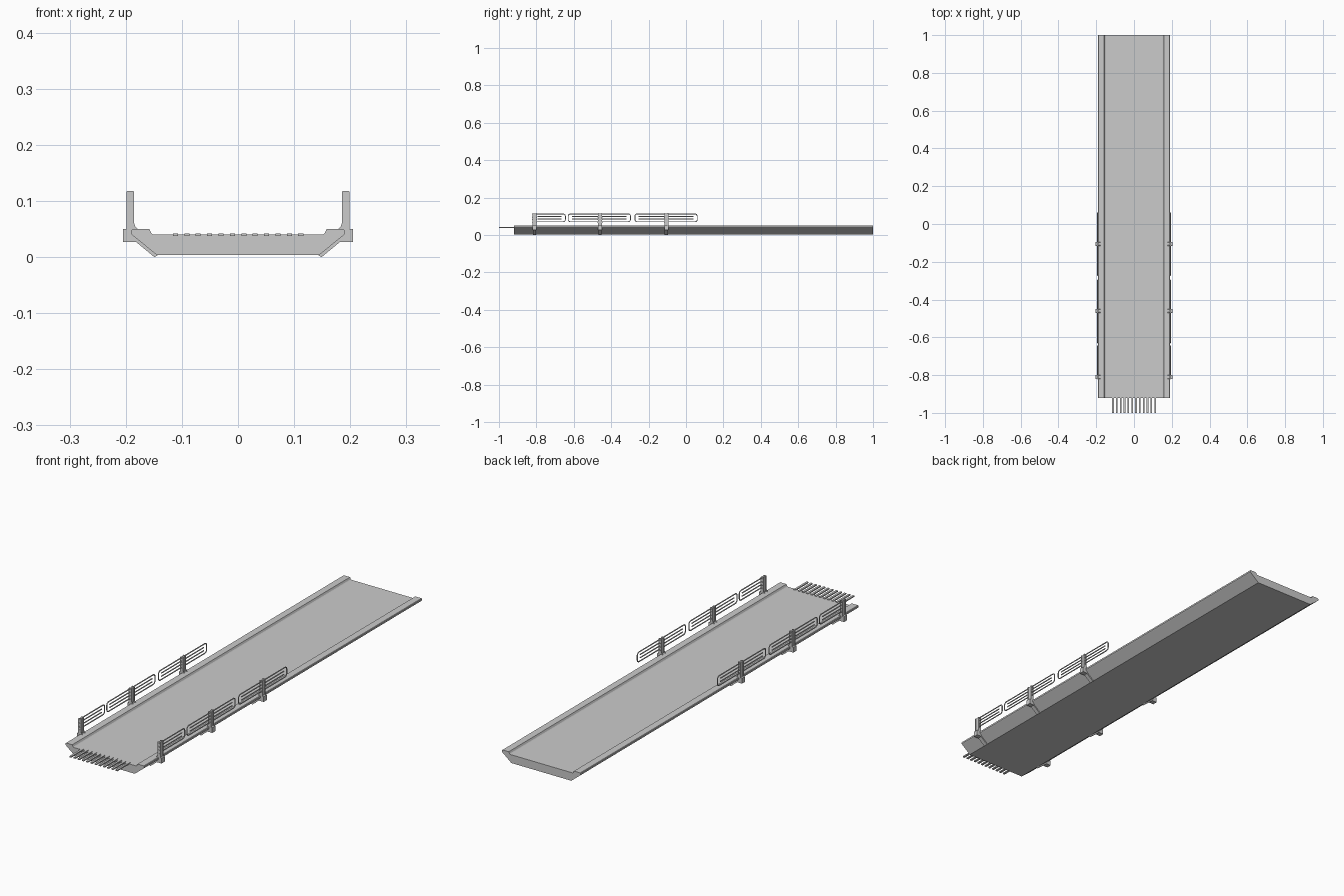
import bpy, bmesh, math
from mathutils import Vector

if "Cube" in bpy.data.objects:
    bpy.data.objects.remove(bpy.data.objects["Cube"])


def finish(name, bm):
    bmesh.ops.recalc_face_normals(bm, faces=bm.faces[:])
    me = bpy.data.meshes.new(name)
    bm.to_mesh(me)
    bm.free()
    ob = bpy.data.objects.new(name, me)
    bpy.context.collection.objects.link(ob)
    return ob


def prism(bm, pts, y0, y1):
    """Extrude an x-z profile along y."""
    f = bm.faces.new([bm.verts.new((x, y0, z)) for x, z in pts])
    r = bmesh.ops.extrude_face_region(bm, geom=[f])
    verts = [g for g in r["geom"] if isinstance(g, bmesh.types.BMVert)]
    bmesh.ops.translate(bm, verts=verts, vec=(0, y1 - y0, 0))


def box(bm, x0, x1, y0, y1, z0, z1):
    prism(bm, [(x0, z0), (x1, z0), (x1, z1), (x0, z1)], y0, y1)


def mirror_x(ob):
    ob.modifiers.new("Mirror", "MIRROR").use_axis[0] = True


def tube(name, pts, radius, cyclic):
    cu = bpy.data.curves.new(name, "CURVE")
    cu.dimensions = "3D"
    cu.bevel_depth = radius
    cu.bevel_resolution = 1
    cu.use_fill_caps = True
    sp = cu.splines.new("POLY")
    sp.points.add(len(pts) - 1)
    for p, co in zip(sp.points, pts):
        p.co = (*co, 1)
    sp.use_cyclic_u = cyclic
    ob = bpy.data.objects.new(name, cu)
    bpy.context.collection.objects.link(ob)
    mirror_x(ob)


# Deck with raised kerbs and sloped flanks
half = [(0.145, 0.004), (0.187, 0.038), (0.19, 0.041), (0.19, 0.048),
        (0.188, 0.05), (0.158, 0.05), (0.154, 0.042), (0.151, 0.04)]
bm = bmesh.new()
prism(bm, half + [(-x, z) for x, z in reversed(half)], -0.92, 1.0)
finish("deck", bm)

# Comb of teeth at the front edge
bm = bmesh.new()
for i in range(12):
    x = -0.1115 + i * 0.0203
    box(bm, x - 0.0045, x + 0.0045, -1.0, -0.91, 0.0375, 0.0425)
finish("comb_teeth", bm)

POST_Y = (-0.81, -0.46, -0.105)
HOLES = (0.067, 0.082, 0.097, 0.111)

# Rail posts: twin plates, core and bolts
plate = [(0.174, 0.046), (0.183, 0.054), (0.185, 0.06), (0.185, 0.116),
         (0.187, 0.118), (0.197, 0.118), (0.199, 0.116), (0.199, 0.046)]
strut = [(0.143, 0.003), (0.149, 0.0), (0.194, 0.037), (0.194, 0.046),
         (0.187, 0.046)]
for n, y in enumerate(POST_Y):
    bm = bmesh.new()
    for s in (-1, 1):
        prism(bm, plate, y + s * 0.009 - 0.002, y + s * 0.009 + 0.002)
    box(bm, 0.188, 0.196, y - 0.008, y + 0.008, 0.05, 0.116)
    for z in HOLES:
        ring = [(0.192 + 0.0025 * math.cos(a * math.pi / 4),
                 z + 0.0025 * math.sin(a * math.pi / 4)) for a in range(8)]
        prism(bm, ring, y - 0.0125, y + 0.0125)
    mirror_x(finish(f"rail_post_{n}", bm))

    # Clamp block and strap hugging the flank
    bm = bmesh.new()
    box(bm, 0.18, 0.205, y - 0.011, y + 0.011, 0.027, 0.05)
    prism(bm, strut, y - 0.009, y + 0.009)
    mirror_x(finish(f"post_clamp_{n}", bm))

# Railing panels: rounded tube frame with two inner bars
X, Z0, Z1, R = 0.194, 0.071, 0.113, 0.012
for n, (y0, y1) in enumerate([(-0.815, -0.645), (-0.63, -0.297), (-0.273, 0.06)]):
    frame = []
    for cy, cz, a0 in ((y1 - R, Z1 - R, 0), (y0 + R, Z1 - R, 90),
                       (y0 + R, Z0 + R, 180), (y1 - R, Z0 + R, 270)):
        for k in range(5):
            a = math.radians(a0 + k * 22.5)
            frame.append((X, cy + R * math.cos(a), cz + R * math.sin(a)))
    tube(f"railing_frame_{n}", frame, 0.0025, True)
    for k, z in enumerate((0.085, 0.099)):
        tube(f"railing_bar_{n}_{k}", [(X, y0 + 0.02, z), (X, y1 - 0.02, z)], 0.0025, False)
